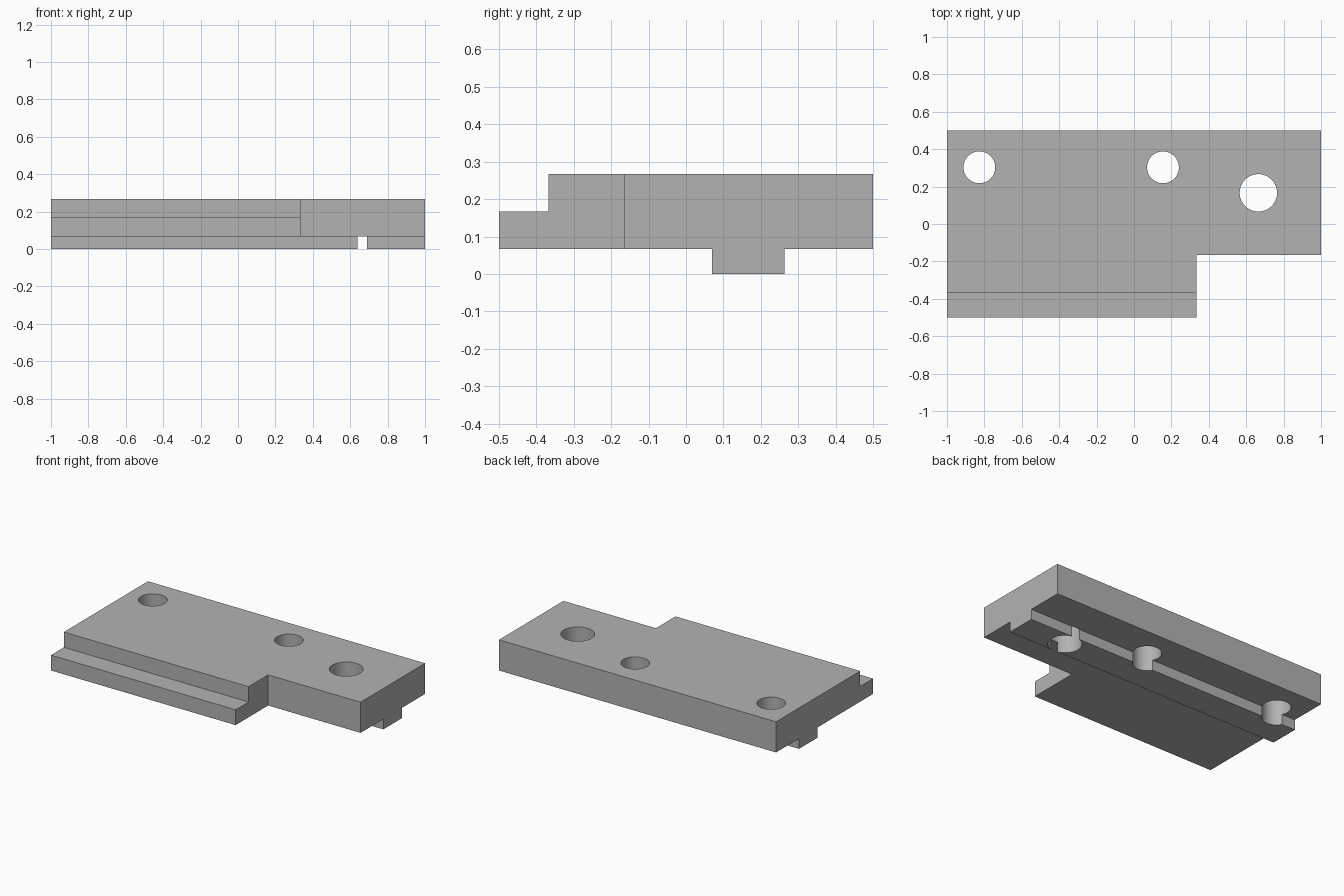
import bpy
import bmesh
import math

cube = bpy.data.objects.get("Cube")
if cube:
    bpy.data.objects.remove(cube, do_unlink=True)

grey = bpy.data.materials.new("plain grey")
grey.use_nodes = True
colour = (0.45, 0.45, 0.45, 1)
grey.diffuse_color = colour
grey.node_tree.nodes["Principled BSDF"].inputs["Base Color"].default_value = colour


def extrude_profile(name, points, start, depth):
    """Build a solid from a flat outline swept along one direction."""
    bm = bmesh.new()
    face = bm.faces.new([bm.verts.new(start(*p)) for p in points])
    swept = bmesh.ops.extrude_face_region(bm, geom=[face])["geom"]
    moved = [v for v in swept if isinstance(v, bmesh.types.BMVert)]
    bmesh.ops.translate(bm, verts=moved, vec=depth)
    bmesh.ops.recalc_face_normals(bm, faces=bm.faces)
    mesh = bpy.data.meshes.new(name)
    bm.to_mesh(mesh)
    bm.free()
    obj = bpy.data.objects.new(name, mesh)
    bpy.context.collection.objects.link(obj)
    mesh.materials.append(grey)
    return obj


def cut(target, name, points):
    """Remove a vertical prism with the given plan outline."""
    cutter = extrude_profile(name, points, lambda x, y: (x, y, -0.1), (0, 0, 0.5))
    cutter.hide_render = True
    mod = target.modifiers.new(name, "BOOLEAN")
    mod.operation = "DIFFERENCE"
    mod.solver = "EXACT"
    mod.object = cutter
    bpy.context.view_layer.objects.active = target
    bpy.ops.object.modifier_apply(modifier=name)
    bpy.data.objects.remove(cutter, do_unlink=True)


def circle(x, y, r, sides=64):
    angles = [2 * math.pi * i / sides for i in range(sides)]
    return [(x + r * math.cos(a), y + r * math.sin(a)) for a in angles]


# Plate section with front ledge and bottom rail, swept along the length
under, ledge, top = 0.067, 0.167, 0.267
rail_front, rail_back = 0.07, 0.263
section = [(-0.5, under), (rail_front, under), (rail_front, 0), (rail_back, 0),
           (rail_back, under), (0.5, under), (0.5, top), (-0.367, top),
           (-0.367, ledge), (-0.5, ledge)]
plate = extrude_profile("stepped_plate", section, lambda y, z: (-1, y, z), (2, 0, 0))

# Corner notch at the front left
cut(plate, "corner_notch", [(0.333, -0.6), (1.1, -0.6), (1.1, -0.165), (0.333, -0.165)])

# Through holes
for x, y, r in [(-0.827, 0.303, 0.085), (0.155, 0.303, 0.085), (0.665, 0.1667, 0.1)]:
    cut(plate, "through_hole", circle(x, y, r))

# Smooth hole walls, sharp edges elsewhere
bpy.ops.object.select_all(action="DESELECT")
plate.select_set(True)
bpy.context.view_layer.objects.active = plate
bpy.ops.object.shade_smooth_by_angle(angle=math.radians(30))
